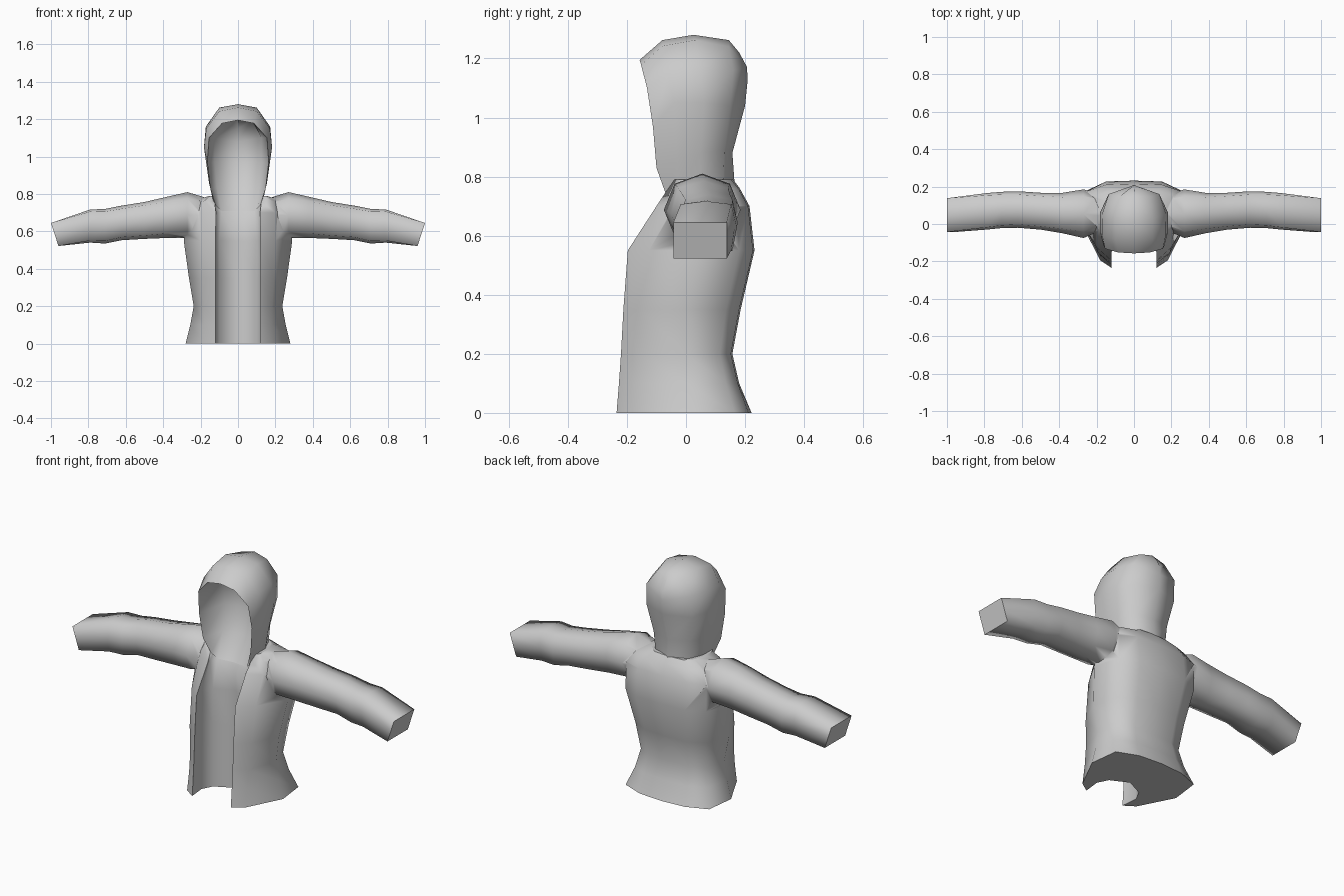
import bpy, bmesh, math

if "Cube" in bpy.data.objects:
    bpy.data.objects.remove(bpy.data.objects["Cube"], do_unlink=True)

cloth = bpy.data.materials.new("light_grey_cloth")
cloth.use_nodes = True
cloth.diffuse_color = (0.6, 0.6, 0.6, 1)
cloth.node_tree.nodes["Principled BSDF"].inputs["Base Color"].default_value = (0.6, 0.6, 0.6, 1)


def loft(name, rings, closed, caps=()):
    """Skin a list of equal-length point loops; caps lists ring indices to fill."""
    bm = bmesh.new()
    rows = [[bm.verts.new(p) for p in ring] for ring in rings]
    n = len(rows[0])
    for a, b in zip(rows, rows[1:]):
        for i in range(n if closed else n - 1):
            j = (i + 1) % n
            bm.faces.new((a[i], a[j], b[j], b[i]))
    for k in caps:
        for edge in bm.faces.new(rows[k]).edges:
            edge.smooth = False
    bmesh.ops.remove_doubles(bm, verts=bm.verts, dist=0.0005)
    bmesh.ops.dissolve_degenerate(bm, edges=bm.edges, dist=0.0005)
    bmesh.ops.recalc_face_normals(bm, faces=bm.faces)
    mesh = bpy.data.meshes.new(name)
    bm.to_mesh(mesh)
    bm.free()
    ob = bpy.data.objects.new(name, mesh)
    bpy.context.collection.objects.link(ob)
    mesh.materials.append(cloth)
    return ob


def smooth(ob, degrees):
    bpy.ops.object.select_all(action="DESELECT")
    ob.select_set(True)
    bpy.context.view_layer.objects.active = ob
    bpy.ops.object.shade_smooth_by_angle(angle=math.radians(degrees), keep_sharp_edges=True)


# Torso: half outlines from back centre round the side to the front edge
outer = {
    0.00: [(0, .222), (.14, .212), (.26, .165), (.28, 0), (.18, -.195), (.12, -.235)],
    0.10: [(0, .18), (.13, .175), (.222, .135), (.255, 0), (.18, -.177), (.12, -.227)],
    0.20: [(0, .157), (.12, .152), (.2, .115), (.237, 0), (.182, -.165), (.12, -.22)],
    0.35: [(0, .185), (.13, .18), (.22, .135), (.262, -.01), (.192, -.155), (.12, -.212)],
    0.55: [(0, .232), (.15, .227), (.25, .18), (.29, .03), (.2, -.125), (.12, -.197)],
    0.70: [(0, .215), (.15, .21), (.25, .175), (.28, .05), (.2, -.06), (.118, -.1)],
    0.76: [(0, .182), (.13, .177), (.21, .15), (.24, .05), (.185, -.035), (.125, -.06)],
    0.79: [(0, .16), (.09, .153), (.13, .115), (.155, .04), (.15, -.02), (.135, -.04)],
}
# Recessed lining behind the front opening
inner = {0.70: [(.122, -.075), (.09, -.06), (0, -.045)],
         0.76: [(.12, -.02), (.085, 0), (0, .01)],
         0.79: [(.12, -.01), (.08, .03), (0, .045)]}
lining = [(.13, -.14), (.1, -.08), (0, -.03)]

rings = []
for z, half in outer.items():
    half = half + inner.get(z, lining)
    full = half + [(-x, y) for x, y in half[-2:0:-1]]
    rings.append([(x, y, z) for x, y in full])
torso = loft("torso_with_sleeves", rings, True, caps=(0, -1))

# Sleeves: x, cuff slant, y range, z range, corner fullness
stations = [
    (.14, 0, -.02, .15, .60, .77, .7),
    (.27, 0, -.075, .185, .565, .81, .72),
    (.38, 0, -.05, .167, .565, .785, .78),
    (.50, 0, -.03, .167, .56, .757, .82),
    (.62, 0, -.02, .175, .553, .738, .82),
    (.71, 0, -.022, .172, .535, .72, .85),
    (.79, 0, -.03, .165, .54, .717, .88),
    (1.0, .04, -.043, .138, .522, .645, 1),
]
for side in (1, -1):
    sections = []
    for x, slant, y0, y1, z0, z1, c in stations:
        cy, cz, hy, hz = (y0 + y1) / 2, (z0 + z1) / 2, (y1 - y0) / 2, (z1 - z0) / 2
        square = [(c, c), (0, 1), (-c, c), (-1, 0), (-c, -c), (0, -1), (c, -c), (1, 0)]
        sections.append([(side * (x - slant * (1 - v) / 2), cy + u * hy, cz + v * hz)
                         for u, v in square])
    sleeve = loft("sleeve", sections, True, caps=(0, -1))
    # Sew the sleeve onto the torso
    bpy.context.view_layer.objects.active = torso
    union = torso.modifiers.new("sew", "BOOLEAN")
    union.operation, union.solver, union.object = "UNION", "EXACT", sleeve
    bpy.ops.object.modifier_apply(modifier=union.name)
    bpy.data.objects.remove(sleeve, do_unlink=True)
smooth(torso, 100)

# Hood: half arches from the inside back wall, over the rim, to the outer back
arches = [
    [(0, -.04, .71), (0, .05, .83), (0, .09, .97), (0, .1, 1.08), (0, .08, 1.15), (0, .04, 1.2)],
    [(.09, -.05, .71), (.112, .025, .83), (.125, .055, .97), (.125, .055, 1.1), (.07, .02, 1.19), (0, .01, 1.215)],
    [(.12, -.068, .74), (.148, -.1, .83), (.164, -.112, .97), (.155, -.132, 1.1), (.085, -.152, 1.178), (0, -.157, 1.195)],
    [(.13, -.03, .75), (.155, -.03, .86), (.182, -.04, 1.05), (.17, -.06, 1.15), (.1, -.08, 1.242), (0, -.08, 1.262)],
    [(.13, .05, .75), (.15, .05, .88), (.182, .06, 1.05), (.172, .05, 1.16), (.1, .03, 1.262), (0, .025, 1.28)],
    [(.1, .125, .76), (.11, .13, .89), (.14, .15, 1.04), (.135, .16, 1.16), (.08, .145, 1.24), (0, .145, 1.262)],
    [(0, .165, .77), (0, .157, .88), (0, .2, 1.04), (0, .208, 1.12), (0, .207, 1.17), (0, .18, 1.22)],
]
hood = loft("hood", [a + [(-x, y, z) for x, y, z in a[-2::-1]] for a in arches], False)
smooth(hood, 80)
